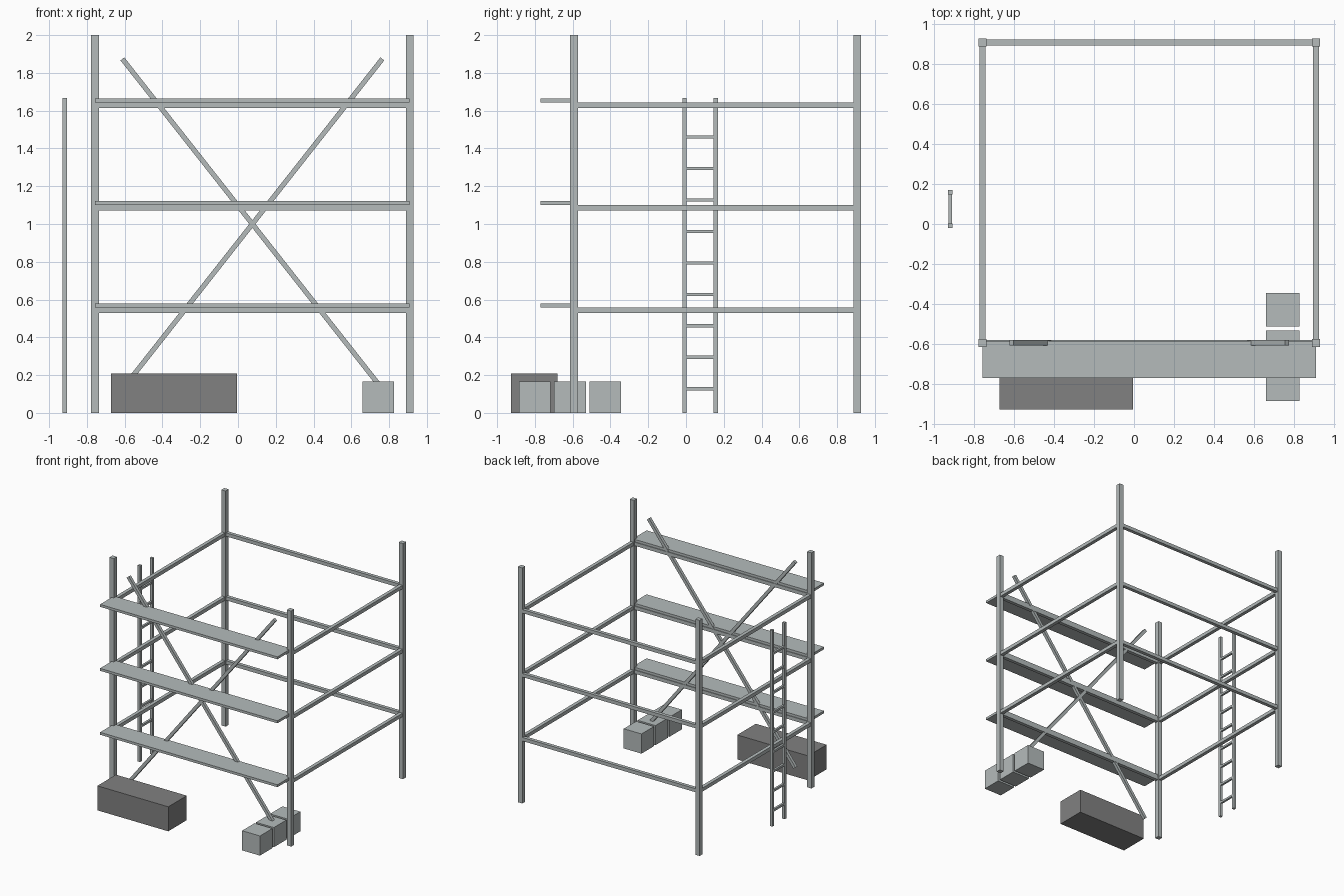
import bpy
from math import atan2
from mathutils import Vector, Matrix

old = bpy.data.objects.get("Cube")
if old:
    bpy.data.objects.remove(old, do_unlink=True)


def material(name, rgb):
    m = bpy.data.materials.new(name)
    m.use_nodes = True
    m.diffuse_color = (*rgb, 1)
    m.node_tree.nodes["Principled BSDF"].inputs["Base Color"].default_value = (*rgb, 1)
    return m


STEEL = material("light_grey", (0.46, 0.50, 0.50))
DARK = material("dark_grey", (0.22, 0.22, 0.22))


def box(name, center, size, mat=STEEL, tilt=0.0):
    """Box with its size baked into the mesh, optionally tilted about y."""
    bpy.ops.mesh.primitive_cube_add(size=1)
    ob = bpy.context.object
    ob.name = name
    ob.data.transform(Matrix.Diagonal((*size, 1)))
    ob.location = center
    ob.rotation_euler.y = tilt
    ob.data.materials.append(mat)
    return ob


LEFT, RIGHT, FRONT, BACK = 0.909, -0.757, -0.593, 0.907
MID_X, MID_Y = (LEFT + RIGHT) / 2, (FRONT + BACK) / 2
SPAN_X, SPAN_Y = LEFT - RIGHT, BACK - FRONT
POST, RAIL = 0.04, 0.03

# Corner posts
for side, x in (("left", LEFT), ("right", RIGHT)):
    for end, y in (("front", FRONT), ("back", BACK)):
        box(f"{end}_{side}_post", (x, y, 1), (POST, POST, 2))

# Three levels of rails, each with a plank along the front
for i in range(1, 4):
    z = 0.543 * i
    for end, y in (("front", FRONT), ("back", BACK)):
        box(f"{end}_rail_{i}", (MID_X, y, z), (SPAN_X, RAIL, RAIL))
    for side, x in (("left", LEFT), ("right", RIGHT)):
        box(f"{side}_rail_{i}", (x, MID_Y, z), (RAIL, SPAN_Y, RAIL))
    box(f"plank_{i}", (MID_X, -0.676, z + 0.026), (SPAN_X, 0.186, 0.021))

# Crossed diagonal braces on the front
for side, s in (("left", 1), ("right", -1)):
    reach = Vector((0.688 * s, 0, 0.874))
    box(f"brace_to_{side}", (MID_X, FRONT, 1), (0.026, 0.026, 2 * reach.length),
        tilt=atan2(reach.x, reach.z))

# Ladder on the right side
LADDER_X, LADDER_Y, GAP = -0.918, 0.075, 0.166
for end, s in (("front", -1), ("back", 1)):
    box(f"ladder_{end}_stile", (LADDER_X, LADDER_Y + s * GAP / 2, 0.833),
        (0.023, 0.023, 1.666))
for i in range(9):
    box(f"ladder_rung_{i + 1}", (LADDER_X, LADDER_Y, 0.127 + i / 6),
        (0.018, GAP, 0.018))

# Storage chest and a row of three crates on the ground
box("chest", (-0.339, -0.803, 0.104), (0.666, 0.248, 0.208), DARK)
for i in range(3):
    box(f"crate_{i + 1}", (0.742, -0.801 + 0.187 * i, 0.083), (0.167, 0.167, 0.167))
